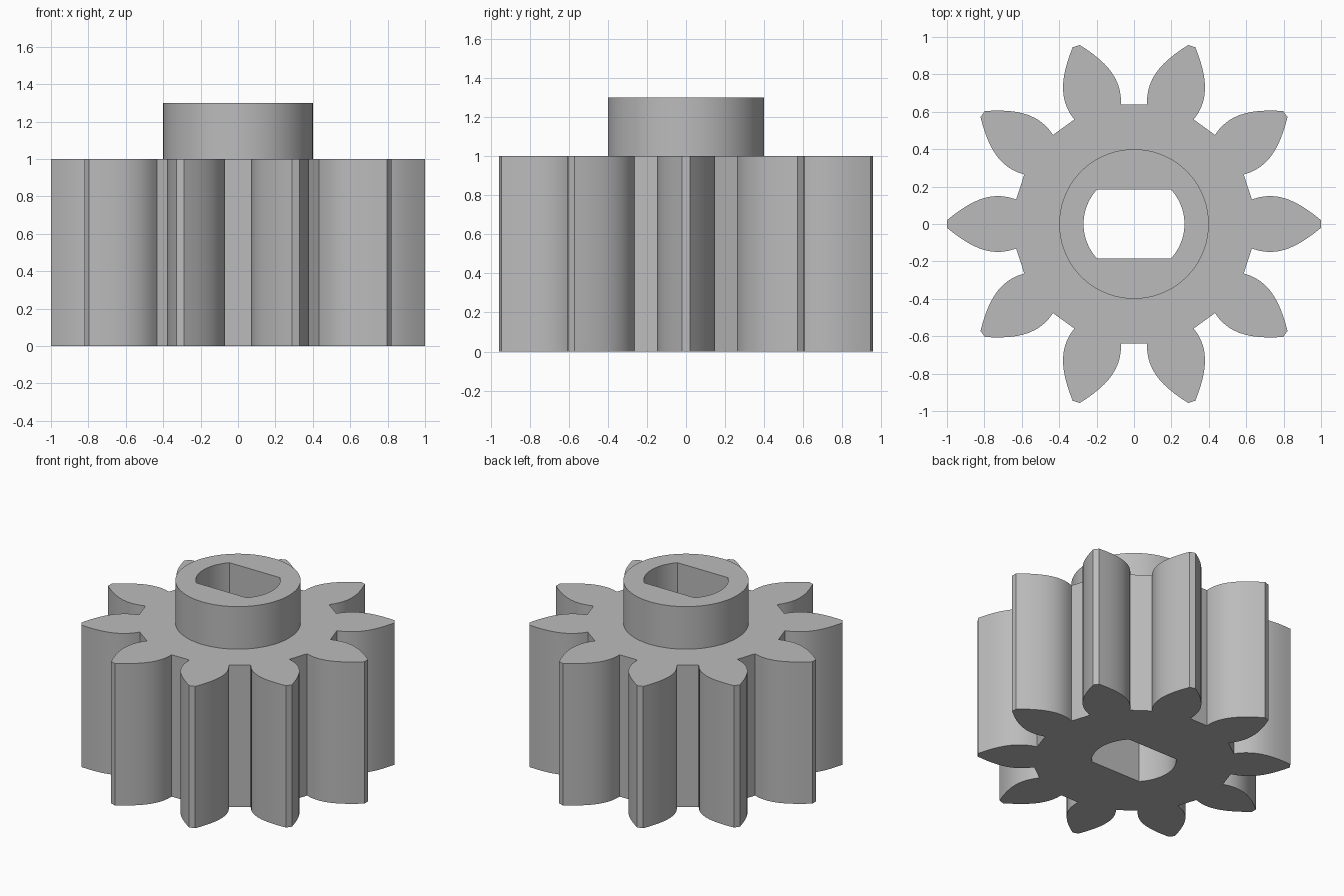
import bpy, bmesh, math
from mathutils import Vector, Matrix
from mathutils.geometry import interpolate_bezier

TEETH = 10
GEAR_TOP, HUB_TOP = 1.0, 1.3
HUB_RADIUS, BORE_RADIUS, BORE_FLAT = 0.4, 0.27, 0.185

cube = bpy.data.objects.get("Cube")
if cube:
    bpy.data.objects.remove(cube, do_unlink=True)

# Single grey material
grey = bpy.data.materials.new("plain grey")
grey.use_nodes = True
colour = (0.5, 0.5, 0.5, 1)
grey.diffuse_color = colour
grey.node_tree.nodes["Principled BSDF"].inputs["Base Color"].default_value = colour


def prism(name, outline, bottom, top):
    """Extrude a counter-clockwise outline into a closed solid."""
    bm = bmesh.new()
    base = bm.faces.new([bm.verts.new((p.x, p.y, bottom)) for p in outline])
    extruded = bmesh.ops.extrude_face_region(bm, geom=[base], use_keep_orig=True)
    moved = [v for v in extruded["geom"] if isinstance(v, bmesh.types.BMVert)]
    bmesh.ops.translate(bm, vec=(0, 0, top - bottom), verts=moved)
    bmesh.ops.recalc_face_normals(bm, faces=bm.faces)
    mesh = bpy.data.meshes.new(name)
    bm.to_mesh(mesh)
    bm.free()
    mesh.materials.append(grey)
    obj = bpy.data.objects.new(name, mesh)
    bpy.context.collection.objects.link(obj)
    return obj


def arc(radius, start, end, steps):
    return [Vector((radius * math.cos(a), radius * math.sin(a)))
            for a in (start + (end - start) * i / steps for i in range(steps + 1))]


# One tooth: a curved flank from root to tip, mirrored about its centre line
flank = interpolate_bezier(Vector((0.63, 0.131)), Vector((0.76, 0.18)),
                           Vector((0.87, 0.128)), Vector((1.0, 0.02)), 12)
tooth = [Vector((p.x, -p.y)) for p in flank] + [p.to_2d() for p in reversed(flank)]
gear_outline = [Matrix.Rotation(math.tau * i / TEETH, 2) @ p
                for i in range(TEETH) for p in tooth]
gear = prism("pinion_gear", gear_outline, 0, GEAR_TOP)

# Raised round hub, sunk into the gear so the two join cleanly
hub = prism("hub_helper", arc(HUB_RADIUS, 0, math.tau, 72)[:-1], 0.5, HUB_TOP)

# Through bore with two flats
half = math.asin(BORE_FLAT / BORE_RADIUS)
bore_outline = (arc(BORE_RADIUS, -half, half, 20)
                + arc(BORE_RADIUS, math.pi - half, math.pi + half, 20))
bore = prism("bore_helper", bore_outline, -0.2, HUB_TOP + 0.2)

bpy.ops.object.select_all(action="DESELECT")
gear.select_set(True)
bpy.context.view_layer.objects.active = gear
for helper, operation in ((hub, "UNION"), (bore, "DIFFERENCE")):
    helper.hide_render = True
    cut = gear.modifiers.new(helper.name, "BOOLEAN")
    cut.operation, cut.solver, cut.object = operation, "EXACT", helper
    bpy.ops.object.modifier_apply(modifier=cut.name)
    bpy.data.objects.remove(helper, do_unlink=True)

bpy.ops.object.shade_smooth_by_angle(angle=math.radians(25))
